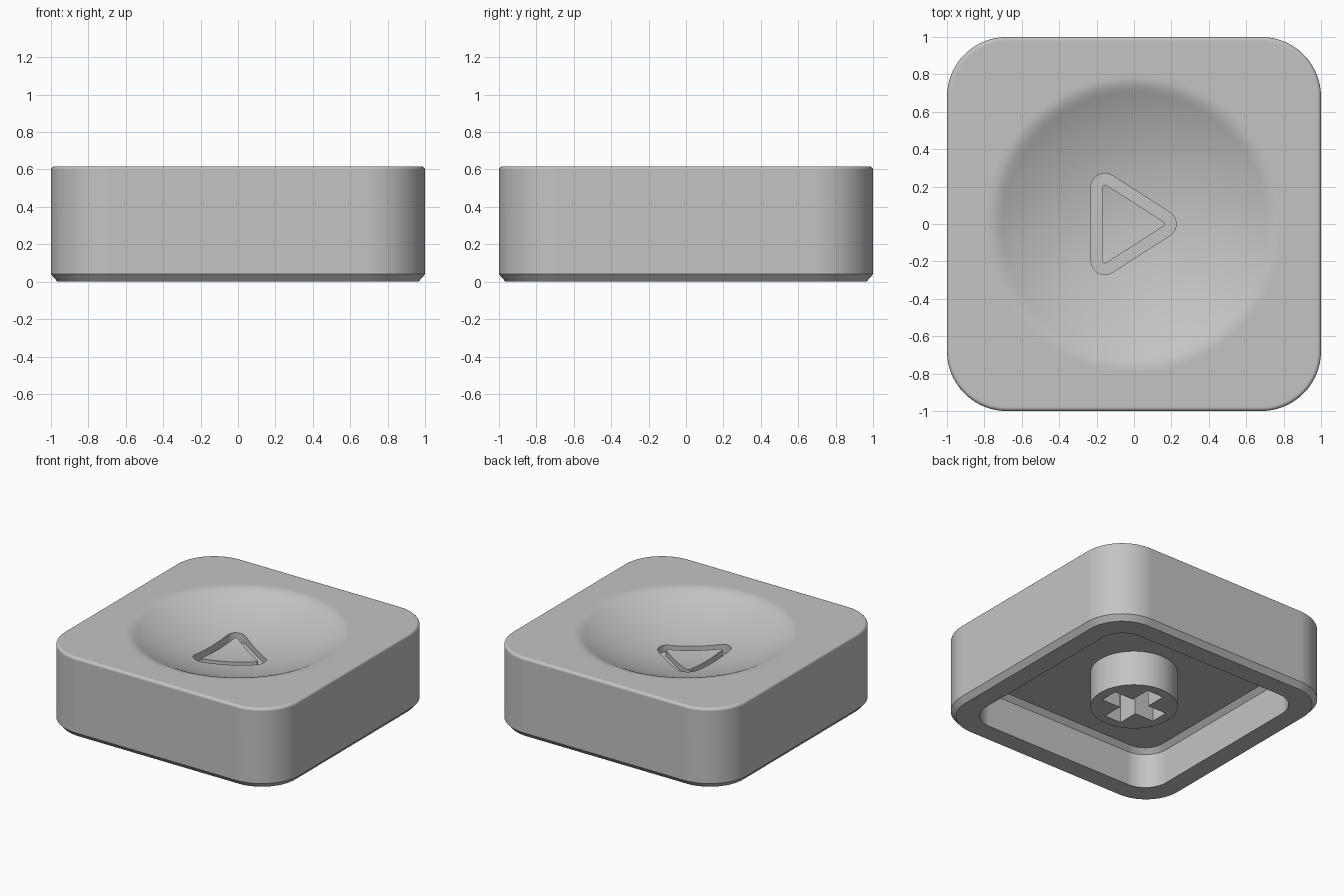
import bpy, bmesh
from math import sin, cos, pi, sqrt, atan2

old = bpy.data.objects.get("Cube")
if old:
    bpy.data.objects.remove(old, do_unlink=True)

STEPS = 24                 # points per corner
COUNT = STEPS * 4
TOP = 0.617
CEILING = 0.30


def rounded_square(half, radius, z):
    pts = []
    for q in range(4):
        mid = q * pi / 2 + pi / 4
        c = (half - radius) * sqrt(2)
        for i in range(STEPS):
            a = q * pi / 2 + i / (STEPS - 1) * pi / 2
            pts.append((c * cos(mid) + radius * cos(a), c * sin(mid) + radius * sin(a), z))
    return pts


def circle(radius, z):
    angles = [(i + 0.5) * 2 * pi / COUNT for i in range(COUNT)]
    return [(radius * cos(a), radius * sin(a), z) for a in angles]


def rounded_triangle(radius, z):
    # Arcs of one radius about three shared corner centres
    centres = [(0.15, 0), (-0.155, 0.195), (-0.155, -0.195)]
    pts = []
    for i, (x, y) in enumerate(centres):
        px, py = centres[i - 1]
        nx, ny = centres[(i + 1) % 3]
        start = atan2(-(x - px), y - py)
        turn = (atan2(-(nx - x), ny - y) - start) % (2 * pi)
        for k in range(13):
            a = start + turn * k / 12
            pts.append((x + radius * cos(a), y + radius * sin(a), z))
    return pts


def loft(name, loops, ring=False):
    bm = bmesh.new()
    rows = [[bm.verts.new(p) for p in loop] for loop in loops]
    pairs = list(zip(rows, rows[1:]))
    if ring:
        pairs.append((rows[-1], rows[0]))
    else:
        bm.faces.new(rows[0])
        bm.faces.new(rows[-1])
    for a, b in pairs:
        n = len(a)
        for i in range(n):
            j = (i + 1) % n
            bm.faces.new((a[i], a[j], b[j], b[i]))
    bmesh.ops.recalc_face_normals(bm, faces=bm.faces)
    mesh = bpy.data.meshes.new(name)
    bm.to_mesh(mesh)
    bm.free()
    obj = bpy.data.objects.new(name, mesh)
    bpy.context.collection.objects.link(obj)
    return obj


def dish_height(r):
    # Spherical bowl blended softly into the flat top
    rim, depth, blend = 0.75, 0.19, 0.02
    sphere = (rim ** 2 + depth ** 2) / (2 * depth)
    d = sqrt(sphere ** 2 - r * r) - (sphere - depth)
    if abs(d) < blend:
        d = (d + blend) ** 2 / (4 * blend)
    return TOP - max(d, 0)


# Key body: dish, flat top, rounded edge, walls, hollow underside and stem
loops = [circle(r / 100, dish_height(r / 100)) for r in range(2, 82, 2)]
edge = 0.02
loops.append(rounded_square(1 - edge - 0.01, 0.32 - edge - 0.01, TOP))
for k in range(6):
    a = k / 5 * pi / 2
    inset = edge * (1 - sin(a))
    loops.append(rounded_square(1 - inset, 0.32 - inset, TOP - edge * (1 - cos(a))))
loops += [
    rounded_square(1, 0.32, 0.04),
    rounded_square(0.965, 0.285, 0),
    rounded_square(0.82, 0.19, 0),
    rounded_square(0.82, 0.19, CEILING - 0.035),
    rounded_square(0.785, 0.155, CEILING),
    circle(0.305, CEILING),
    circle(0.305, 0.03),
]
body = loft("key_body", loops)

# Cutter for the triangular groove
FLOOR = 0.39
groove = loft("groove_cutter", [
    rounded_triangle(0.075, FLOOR), rounded_triangle(0.075, 0.8),
    rounded_triangle(0.015, 0.8), rounded_triangle(0.015, FLOOR)], ring=True)

# Cutter for the cross-shaped socket in the stem
w, l = 0.07, 0.23
arm = [(l, -w), (l, w), (w, w)]
cross = []
for q in range(4):
    c, s = round(cos(q * pi / 2)), round(sin(q * pi / 2))
    cross += [(x * c - y * s, x * s + y * c) for x, y in arm]
socket = loft("socket_cutter", [[(x, y, z) for x, y in cross] for z in (-0.1, CEILING)])

bpy.ops.object.select_all(action="DESELECT")
body.select_set(True)
bpy.context.view_layer.objects.active = body
for cutter in (groove, socket):
    cutter.hide_render = True
    mod = body.modifiers.new(cutter.name, "BOOLEAN")
    mod.operation = "DIFFERENCE"
    mod.solver = "EXACT"
    mod.object = cutter
    bpy.ops.object.modifier_apply(modifier=mod.name)
    bpy.data.objects.remove(cutter, do_unlink=True)

# Smooth shading with crisp edges
bpy.ops.object.shade_smooth_by_angle(angle=pi / 6)
weighted = body.modifiers.new("weighted_normals", "WEIGHTED_NORMAL")
weighted.keep_sharp = True

# Single grey plastic
grey = bpy.data.materials.new("grey_plastic")
grey.use_nodes = True
colour = (0.55, 0.55, 0.55, 1)
grey.diffuse_color = colour
for node in grey.node_tree.nodes:
    if node.type == "BSDF_PRINCIPLED":
        node.inputs["Base Color"].default_value = colour
body.data.materials.clear()
body.data.materials.append(grey)
